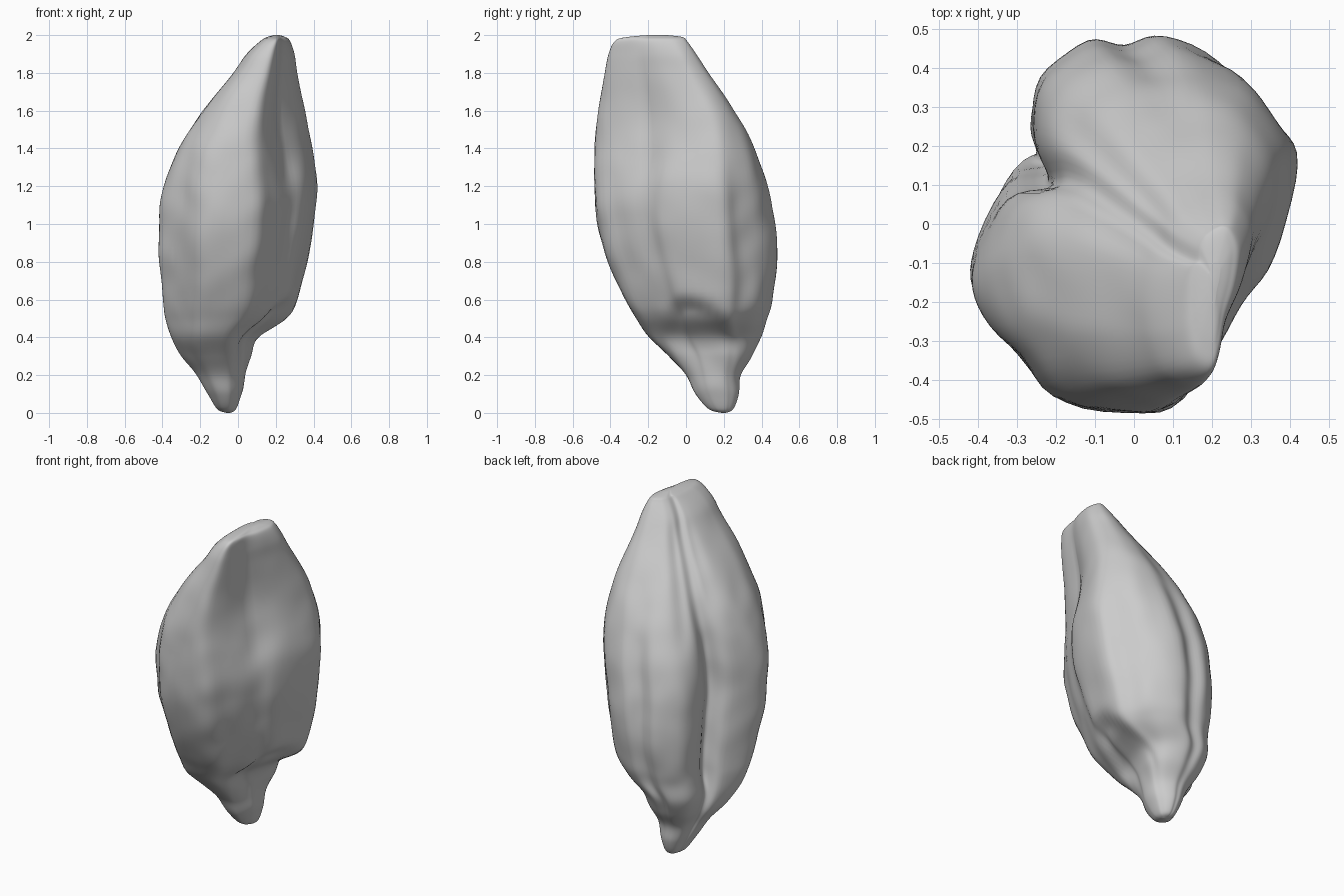
import bpy, bmesh, math
from mathutils import Vector, noise

old = bpy.data.objects.get("Cube")
if old:
    bpy.data.objects.remove(old)

# Silhouette: z, x min, x max, y min, y max
STATIONS = [
    (0.0, -.06, -.04, .19, .21), (.02, -.11, -.01, .12, .25),
    (.1, -.16, .02, .05, .28), (.2, -.22, .05, 0, .29),
    (.3, -.3, .1, -.09, .35), (.4, -.355, .14, -.2, .4),
    (.5, -.385, .265, -.265, .43), (.6, -.395, .315, -.325, .46),
    (.8, -.415, .365, -.415, .485), (1.0, -.42, .4, -.47, .475),
    (1.2, -.395, .42, -.49, .435), (1.4, -.315, .395, -.485, .365),
    (1.6, -.185, .355, -.465, .255), (1.8, -.025, .315, -.43, .12),
    (1.9, .045, .3, -.41, .055), (1.97, .12, .275, -.375, .005),
    (1.99, .155, .25, -.31, -.02), (2.0, .19, .22, -.2, -.1)]

# Lobed cross-section at the middle, with the deep crease
LOBES = [
    (.41, .165), (.345, .27), (.265, .385), (.1, .475), (0, .445), (-.1, .46),
    (-.23, .36), (-.25, .21), (-.21, .1), (-.32, .065), (-.405, -.1),
    (-.4, -.21), (-.29, -.33), (-.17, -.455), (.08, -.465), (.185, -.355),
    (.28, -.2), (.35, -.1)]

# Slanted slab cross-section of the upper part, point for point
SLAB = [
    (.35, .08), (.34, .16), (.28, .23), (.2, .25), (.12, .24), (.05, .22),
    (-.02, .19), (-.07, .14), (-.08, .07), (-.14, .04), (-.175, -.06),
    (-.18, -.2), (-.16, -.3), (-.08, -.415), (.085, -.455), (.16, -.37),
    (.215, -.21), (.305, -.06)]


def spline(a, b, c, d, t):
    """Catmull-Rom point between b and c."""
    return [(2*q + (r - p)*t + (2*p - 5*q + 4*r - s)*t*t
             + (3*q - p - 3*r + s)*t**3) / 2 for p, q, r, s in zip(a, b, c, d)]


def step(lo, hi, v):
    t = min(1, max(0, (v - lo) / (hi - lo)))
    return t * t * (3 - 2 * t)


def fit(pts, x0=-.42, x1=.42, y0=-.47, y1=.47):
    """Scale a closed outline into the given bounds."""
    xs, ys = [p[0] for p in pts], [p[1] for p in pts]
    return [Vector((x0 + (p[0] - min(xs)) / (max(xs) - min(xs)) * (x1 - x0),
                    y0 + (p[1] - min(ys)) / (max(ys) - min(ys)) * (y1 - y0)))
            for p in pts]


def outline(points):
    n = len(points)
    return fit([spline(*[points[(i + k) % n] for k in (-1, 0, 1, 2)], j / 5)
                for i in range(n) for j in range(5)])


lobes, slab = outline(LOBES), outline(SLAB)
last = len(STATIONS) - 1
rings = [spline(*[STATIONS[min(last, max(0, i + k))] for k in (-1, 0, 1, 2)], j / 8)
         for i in range(last) for j in range(8)] + [STATIONS[-1]]


def section(z, x0, x1, y0, y1):
    """Cross-section fitted to the silhouette, with dents and fine bumps."""
    high, low = step(.95, 1.7, z), .6 * (1 - step(.1, .55, z))
    pts = [p.lerp(q, high).lerp(p.normalized() * .44, low)
           for p, q in zip(lobes, slab)]
    mid = Vector(((x0 + x1) / 2, (y0 + y1) / 2))
    size = min(x1 - x0, y1 - y0)
    for p, co in zip(fit(pts), fit(pts, x0, x1, y0, y1)):
        side = math.atan2(p.y, p.x)
        # arched hollow around the germ
        edge = .64 - .35 * (side + .2)**2
        dent = (.05 * (1 - step(edge - .1, edge, z)) * step(.12, .35, z)
                * math.exp(-((side + .2) / .8)**4))
        # shallow grooves running up both broad faces
        for ang, depth in ((-.6, .012), (2.15, .025), (2.7, .015)):
            dent += depth * math.exp(-((side - ang) / .12)**2 - ((z - 1.55) / .3)**4)
        dent += .012 * size * noise.noise((co.x * 9, co.y * 9, z * 6))
        co -= (co - mid).normalized() * dent
        yield co.to_3d() + Vector((0, 0, z))


# Grain body
bm = bmesh.new()
loops = [[bm.verts.new(co) for co in section(*r)] for r in rings]
m = len(lobes)
for a, b in zip(loops, loops[1:]):
    for i in range(m):
        j = (i + 1) % m
        bm.faces.new((a[i], a[j], b[j], b[i]))
bm.faces.new(loops[0][::-1])
bm.faces.new(loops[-1])
bmesh.ops.recalc_face_normals(bm, faces=bm.faces)
mesh = bpy.data.meshes.new("grain_body")
bm.to_mesh(mesh)
bm.free()
grain = bpy.data.objects.new("grain_body", mesh)
bpy.context.collection.objects.link(grain)

soften = grain.modifiers.new("soften", 'SMOOTH')
soften.factor, soften.iterations = .5, 3

# Husk colour
husk = bpy.data.materials.new("husk_grey")
husk.use_nodes = True
colour = (.6, .6, .6, 1)
husk.diffuse_color = colour
husk.node_tree.nodes["Principled BSDF"].inputs["Base Color"].default_value = colour
mesh.materials.append(husk)

bpy.context.view_layer.objects.active = grain
grain.select_set(True)
bpy.ops.object.shade_smooth()
